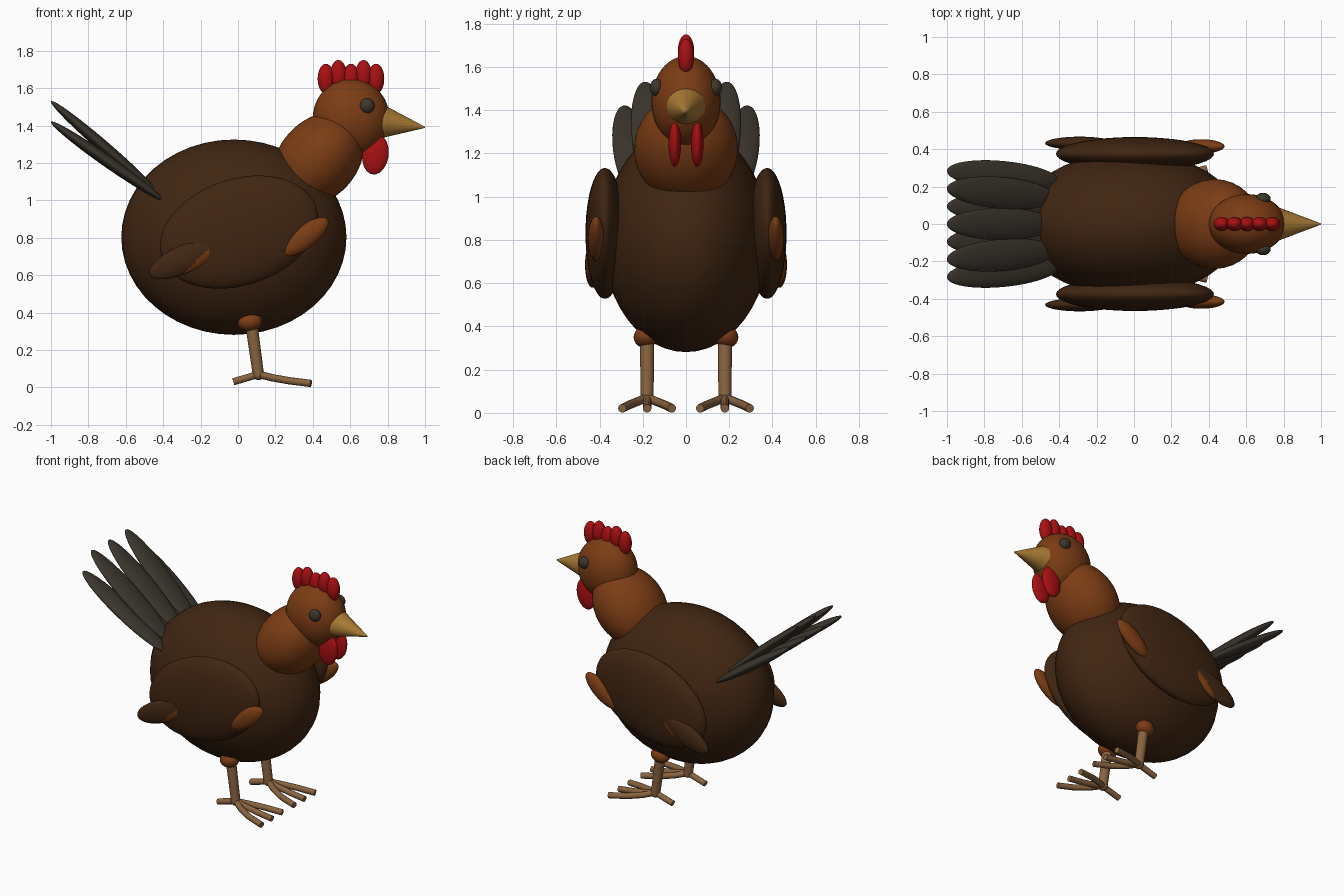
import bpy
from math import radians
from mathutils import Matrix, Vector

cube = bpy.data.objects.get("Cube")
if cube:
    bpy.data.objects.remove(cube, do_unlink=True)


def material(name, rgb):
    mat = bpy.data.materials.new(name)
    mat.use_nodes = True
    colour = (*rgb, 1)
    mat.diffuse_color = colour
    shader = mat.node_tree.nodes["Principled BSDF"]
    shader.inputs["Base Color"].default_value = colour
    shader.inputs["Roughness"].default_value = 0.7
    return mat


BROWN = material("dark brown", (0.052, 0.019, 0.006))
RUST = material("rust orange", (0.2, 0.046, 0.007))
RED = material("comb red", (0.4, 0.005, 0.006))
GREY = material("charcoal", (0.045, 0.037, 0.026))
GOLD = material("beak gold", (0.4, 0.2, 0.035))
TAN = material("leg tan", (0.25, 0.125, 0.05))


def place(name, mat, matrix):
    obj = bpy.context.object
    obj.name = name
    obj.matrix_world = matrix
    obj.data.materials.append(mat)
    bpy.ops.object.shade_smooth_by_angle(angle=radians(40))
    return obj


def ellipsoid(name, mat, centre, radii, pitch=0):
    """Ellipsoid whose +x end is raised by pitch degrees."""
    bpy.ops.mesh.primitive_uv_sphere_add(segments=40, ring_count=24)
    turn = Matrix.Rotation(radians(-pitch), 4, "Y")
    return place(name, mat, Matrix.Translation(centre) @ turn @ Matrix.Diagonal((*radii, 1)))


def frame(a, b):
    """Frame at the middle of a-b with z along it and y kept sideways."""
    z = (b - a).normalized()
    x = Vector((0, 1, 0)).cross(z).normalized()
    rot = Matrix((x, z.cross(x), z)).transposed().to_4x4()
    return Matrix.Translation((a + b) / 2) @ rot


def feather(name, mat, a, b, width, thickness):
    a, b = Vector(a), Vector(b)
    bpy.ops.mesh.primitive_uv_sphere_add(segments=24, ring_count=24)
    size = Matrix.Diagonal((thickness, width, (b - a).length / 2, 1))
    return place(name, mat, frame(a, b) @ size)


def cone(name, mat, a, b, r1, r2):
    a, b = Vector(a), Vector(b)
    bpy.ops.mesh.primitive_cone_add(vertices=32, radius1=r1, radius2=r2, depth=(b - a).length)
    return place(name, mat, frame(a, b))


def toe(name, points):
    curve = bpy.data.curves.new(name, "CURVE")
    curve.dimensions = "3D"
    curve.bevel_depth = 0.02
    curve.bevel_resolution = 3
    curve.use_fill_caps = True
    spline = curve.splines.new("POLY")
    spline.points.add(len(points) - 1)
    for point, co in zip(spline.points, points):
        point.co = (*co, 1)
    curve.materials.append(TAN)
    bpy.context.collection.objects.link(bpy.data.objects.new(name, curve))


# Body, neck and head
ellipsoid("body", BROWN, (-0.022, 0, 0.803), (0.602, 0.385, 0.522))
ellipsoid("neck", RUST, (0.43, 0, 1.22), (0.28, 0.24, 0.21), 48)
ellipsoid("head", RUST, (0.605, 0, 1.44), (0.205, 0.16, 0.21))
cone("beak", GOLD, (0.77, 0, 1.42), (1, 0, 1.39), 0.09, 0.003)

# Comb lobes
for i in range(5):
    ellipsoid(f"comb_lobe_{i + 1}", RED, (0.47 + i * 0.067, 0, 1.65 + 0.02 * (i % 2)),
              (0.044, 0.038, 0.08))

# Tail: three upper feathers over four lower ones
for i, y in enumerate((-0.19, 0, 0.19)):
    feather(f"upper_tail_feather_{i + 1}", GREY, (-0.42, y * 0.75, 1.03), (-1, y, 1.53), 0.085, 0.032)
for i, y in enumerate((-0.285, -0.095, 0.095, 0.285)):
    feather(f"lower_tail_feather_{i + 1}", GREY, (-0.4, y * 0.8, 1), (-1, y, 1.42), 0.08, 0.032)

# Paired parts
for side, s in (("left", 1), ("right", -1)):
    ellipsoid(f"{side}_eye", GREY, (0.69, s * 0.135, 1.505), (0.04, 0.032, 0.04))
    ellipsoid(f"{side}_wattle", RED, (0.735, s * 0.052, 1.245), (0.07, 0.029, 0.107), -8)

    # Wing with a rust shoulder feather and a two-tone tip feather
    ellipsoid(f"{side}_wing", BROWN, (0.005, s * 0.375, 0.83), (0.435, 0.09, 0.285), 18)
    ellipsoid(f"{side}_shoulder_feather", RUST, (0.36, s * 0.415, 0.805), (0.15, 0.038, 0.06), 38)
    tip = ellipsoid(f"{side}_wing_tip", BROWN, (-0.29, s * 0.432, 0.685), (0.2, 0.035, 0.075), 24)
    tip.data.materials.append(RUST)
    for face in tip.data.polygons:
        co = tip.matrix_world @ face.center
        face.material_index = int(co.x - co.z > -0.9)

    # Leg and foot
    y = s * 0.18
    ellipsoid(f"{side}_thigh", RUST, (0.065, s * 0.187, 0.35), (0.05, 0.055, 0.065), -80)
    cone(f"{side}_shin", TAN, (0.11, y, 0.06), (0.07, y, 0.35), 0.03, 0.033)
    ankle = (0.11, y, 0.07)
    ellipsoid(f"{side}_ankle", TAN, ankle, (0.031, 0.031, 0.031))
    toe(f"{side}_back_toe", [ankle, (-0.025, y, 0.03)])
    for label, spread in (("inner", -s), ("middle", 0), ("outer", s)):
        toe(f"{side}_{label}_toe", [ankle, (0.18, y + spread * 0.045, 0.052),
                                    (0.27, y + spread * 0.085, 0.036),
                                    (0.39, y + spread * 0.115, 0.021)])
